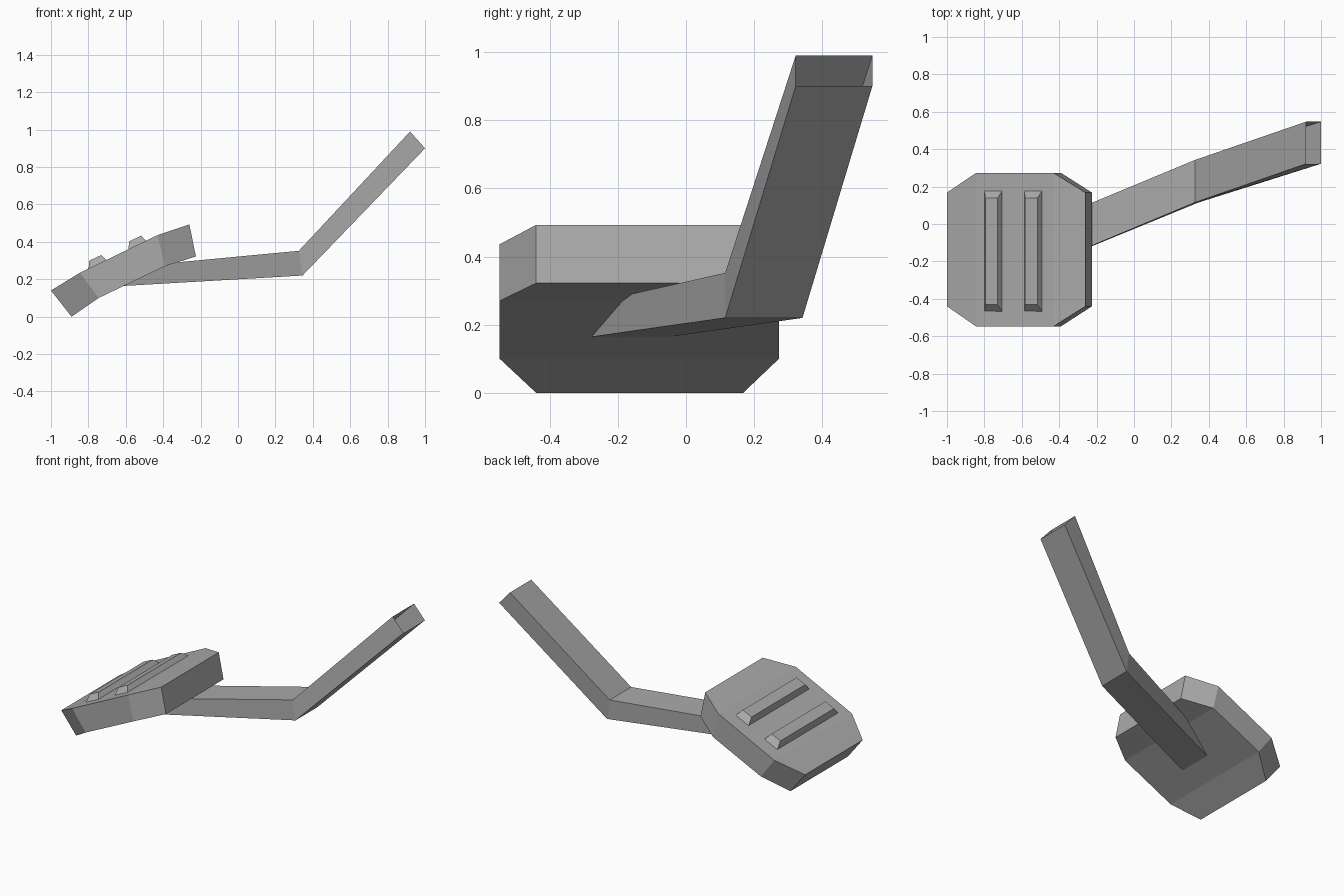
import bpy

cube = bpy.data.objects.get("Cube")
if cube:
    bpy.data.objects.remove(cube, do_unlink=True)

grey = bpy.data.materials.new("plain grey")
grey.use_nodes = True
colour = (0.4, 0.4, 0.4, 1)
grey.diffuse_color = colour
grey.node_tree.nodes["Principled BSDF"].inputs["Base Color"].default_value = colour


def loft(name, sections, cap_start=True, cap_end=True):
    """Skin four-cornered sections, each given as (x, y, z) corners in order."""
    verts = [p for s in sections for p in s]
    faces = []
    for i in range(len(sections) - 1):
        a, b = 4 * i, 4 * i + 4
        for k in range(4):
            n = (k + 1) % 4
            faces.append((a + k, a + n, b + n, b + k))
    last = len(verts) - 4
    if cap_start:
        faces.append((3, 2, 1, 0))
    if cap_end:
        faces.append(tuple(range(last, last + 4)))
    mesh = bpy.data.meshes.new(name)
    mesh.from_pydata(verts, [], faces)
    mesh.materials.append(grey)
    obj = bpy.data.objects.new(name, mesh)
    bpy.context.collection.objects.link(obj)
    return obj


def section(top, bottom, y0, y1):
    """Rectangle across y between a top and a bottom (x, z) point."""
    (tx, tz), (bx, bz) = top, bottom
    return [(bx, y0, bz), (bx, y1, bz), (tx, y1, tz), (tx, y0, tz)]


# Foot pad: bent slab with chamfered corners
loft("foot_pad", [
    section((-1.0, 0.14), (-0.89, 0.0), -0.44, 0.168),
    section((-0.845, 0.235), (-0.745, 0.10), -0.547, 0.273),
    section((-0.43, 0.436), (-0.39, 0.27), -0.547, 0.273),
    section((-0.26, 0.493), (-0.225, 0.322), -0.44, 0.168),
])

# Lever arm: bent square tube, open at the far end
loft("lever_arm", [
    section((-0.65, 0.26), (-0.65, 0.162), -0.293, -0.063),
    section((0.325, 0.352), (0.345, 0.22), 0.115, 0.342),
    section((0.92, 0.99), (1.0, 0.90), 0.322, 0.547),
], cap_end=False)


# Grip ridges: tapered bars standing on the pad
def ridge(name, x):
    z = 0.235 + (x + 0.845) * 0.484
    base = [(x, z - 0.01), (x + 0.1, z + 0.04)]
    top = [(x + 0.005, z + 0.043), (x + 0.07, z + 0.073)]

    def ring(pair, y0, y1):
        (ax, az), (bx, bz) = pair
        return [(ax, y0, az), (bx, y0, bz), (bx, y1, bz), (ax, y1, az)]

    loft(name, [ring(base, -0.475, 0.185), ring(top, -0.43, 0.138)])


ridge("lower_grip_ridge", -0.80)
ridge("upper_grip_ridge", -0.587)
